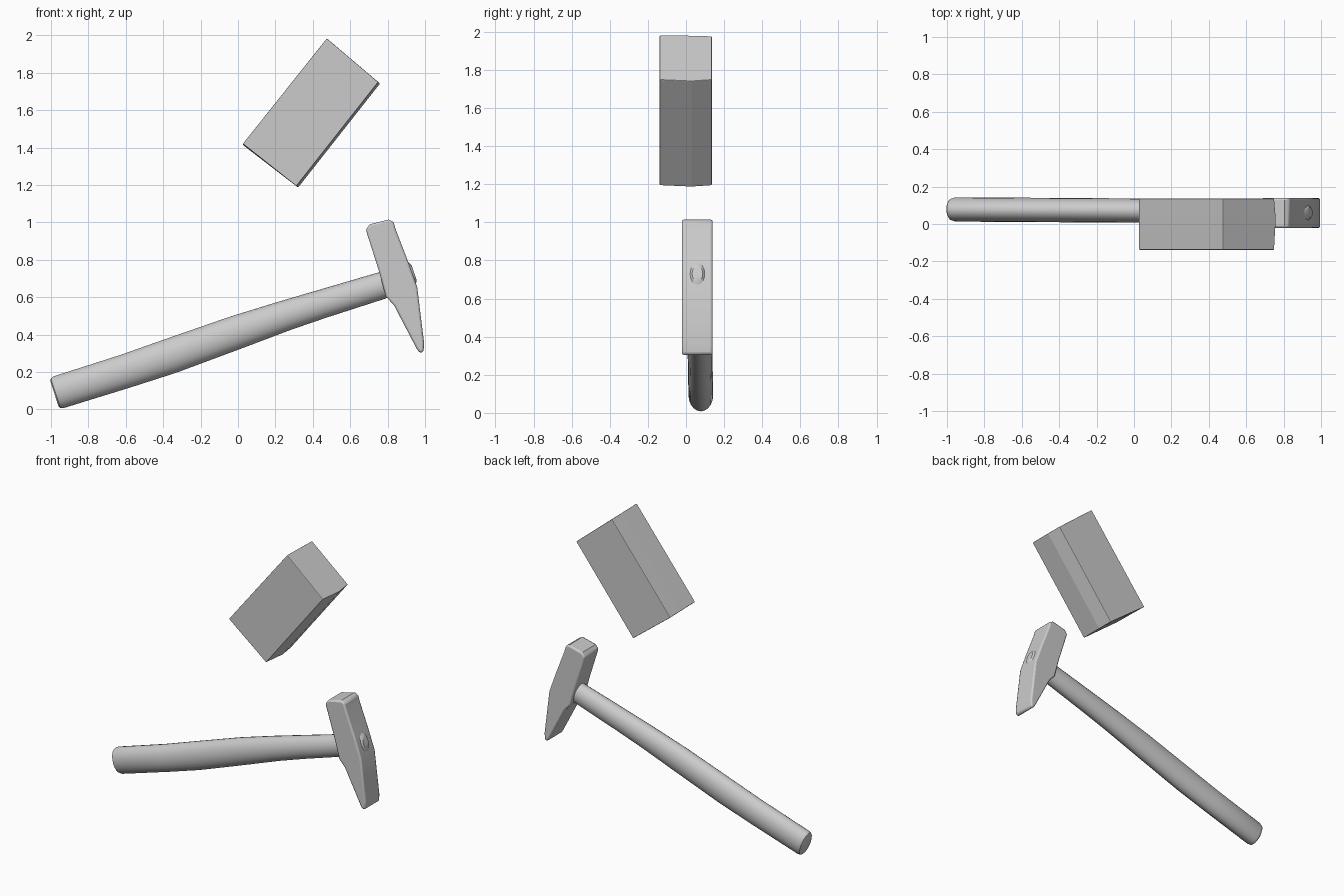
import bpy, bmesh
from math import cos, sin, pi

if "Cube" in bpy.data.objects:
    bpy.data.objects.remove(bpy.data.objects["Cube"])


def make_object(name, rings, bevel=0.0, smooth=True):
    """Skin a list of equal-length vertex rings and cap both ends."""
    bm = bmesh.new()
    loops = [[bm.verts.new(p) for p in ring] for ring in rings]
    n = len(loops[0])
    for a, b in zip(loops, loops[1:]):
        for i in range(n):
            bm.faces.new((a[i], a[(i + 1) % n], b[(i + 1) % n], b[i]))
    bm.faces.new(loops[0][::-1])
    bm.faces.new(loops[-1])
    bmesh.ops.recalc_face_normals(bm, faces=bm.faces[:])
    mesh = bpy.data.meshes.new(name)
    bm.to_mesh(mesh)
    bm.free()
    obj = bpy.data.objects.new(name, mesh)
    bpy.context.collection.objects.link(obj)
    if bevel:
        mod = obj.modifiers.new("Bevel", "BEVEL")
        mod.width = bevel
        mod.segments = 2
        mod.limit_method = 'ANGLE'
        mod.angle_limit = 0.7
    if smooth:
        bpy.ops.object.select_all(action='DESELECT')
        bpy.context.view_layer.objects.active = obj
        obj.select_set(True)
        bpy.ops.object.shade_smooth_by_angle(angle=0.6)
    return obj


def oval_ring(s, low, high, half_y, yc, sides=20):
    """Oval across the tilted handle: s runs along it, low/high across it."""
    ux, uz = 0.9507, 0.3101
    mid, half = (low + high) / 2, (high - low) / 2
    ring = []
    for i in range(sides):
        t = 2 * pi * i / sides
        n = mid + half * cos(t)
        ring.append((s * ux - n * uz, yc + half_y * sin(t), s * uz + n * ux))
    return ring


# Handle: gently curved oval shaft with a rounded butt
handle_sections = [
    (-0.907, 0.315, 0.455, 0.048), (-0.900, 0.302, 0.468, 0.058),
    (-0.880, 0.296, 0.474, 0.065), (-0.50, 0.290, 0.472, 0.065),
    (-0.25, 0.289, 0.478, 0.065), (0.12, 0.304, 0.485, 0.065),
    (0.40, 0.317, 0.480, 0.064), (0.60, 0.320, 0.474, 0.062),
    (0.93, 0.319, 0.464, 0.058), (1.00, 0.325, 0.460, 0.055)]
make_object("handle", [oval_ring(s, lo, hi, hy, 0.078 - 0.006 * (s + 0.9))
                       for s, lo, hi, hy in handle_sections])

# Handle tip: shaft end bulging through the eye of the head
make_object("handle_tip", [oval_ring(s, lo, hi, hy, 0.06) for s, lo, hi, hy in
                           [(1.04, 0.33, 0.47, 0.045), (1.108, 0.335, 0.47, 0.042),
                            (1.122, 0.36, 0.445, 0.028)]])

# Head: square face at the top, tapering to a wedge peen at the bottom
head_profile = [(0.683, 0.962), (0.705, 0.990), (0.805, 1.015), (0.832, 1.003),
                (0.842, 0.965), (0.908, 0.795), (0.958, 0.655), (0.995, 0.355),
                (0.992, 0.308), (0.972, 0.302), (0.955, 0.325), (0.835, 0.555),
                (0.790, 0.605), (0.755, 0.735)]
make_object("head", [[(x, y, z) for x, z in head_profile]
                     for y in (-0.022, 0.140)], bevel=0.017)

# Block: tilted brick, its lower long side slightly ridged
block_rings = []
for y, bulge, drop in ((-0.138, 0.0, 0.0), (0.03, 0.012, 0.003), (0.136, 0.0, 0.006)):
    dx, dz = 0.78 * bulge, -0.62 * bulge
    block_rings.append([(0.475, y, 1.984 - drop), (0.750 + dx, y, 1.750 + dz),
                        (0.312 + dx, y, 1.194 + dz), (0.026, y, 1.420 - drop)])
make_object("block", block_rings, bevel=0.004, smooth=False)
